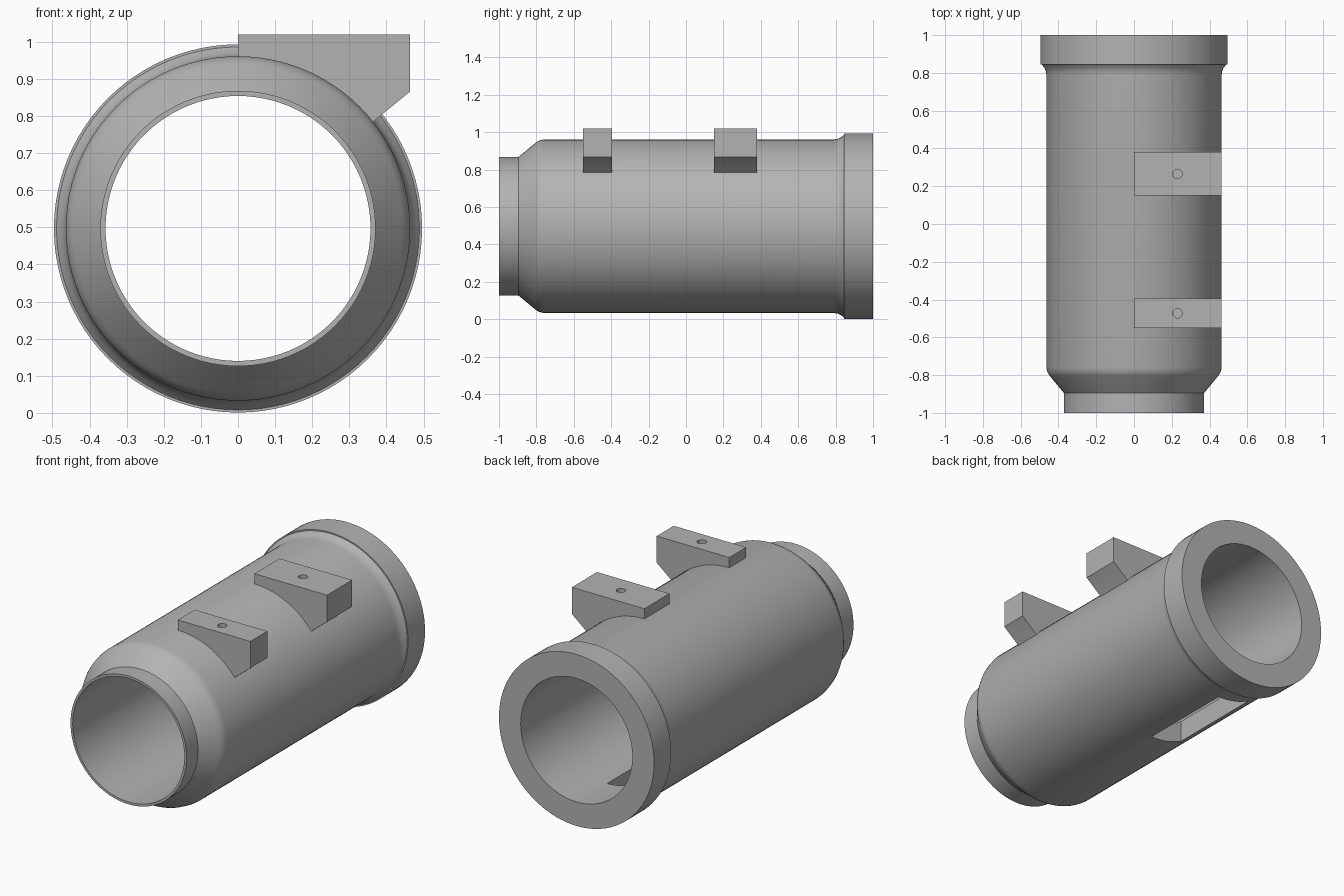
import bpy, bmesh, math
from mathutils import Vector

cube = bpy.data.objects.get("Cube")
if cube:
    bpy.data.objects.remove(cube, do_unlink=True)

AXIS_Z = 0.497
SEGMENTS = 96

grey = bpy.data.materials.new("machined grey")
grey.use_nodes = True
colour = (0.45, 0.45, 0.45, 1)
grey.diffuse_color = colour
grey.node_tree.nodes["Principled BSDF"].inputs["Base Color"].default_value = colour


def make_object(name, bm):
    bmesh.ops.recalc_face_normals(bm, faces=bm.faces)
    mesh = bpy.data.meshes.new(name)
    bm.to_mesh(mesh)
    bm.free()
    obj = bpy.data.objects.new(name, mesh)
    bpy.context.collection.objects.link(obj)
    mesh.materials.append(grey)
    return obj


def lathe(name, profile):
    """Revolve a closed (y, radius) profile about the tube axis."""
    bm = bmesh.new()
    rings = []
    for i in range(SEGMENTS):
        a = 2 * math.pi * i / SEGMENTS
        rings.append([bm.verts.new((r * math.cos(a), y, AXIS_Z + r * math.sin(a)))
                      for y, r in profile])
    n = len(profile)
    for i in range(SEGMENTS):
        here, after = rings[i], rings[(i + 1) % SEGMENTS]
        for j in range(n):
            k = (j + 1) % n
            bm.faces.new((here[j], here[k], after[k], after[j]))
    return make_object(name, bm)


def extrude_y(name, outline, y0, y1):
    """Extrude an (x, z) outline along y."""
    bm = bmesh.new()
    face = bm.faces.new([bm.verts.new((x, y0, z)) for x, z in outline])
    out = bmesh.ops.extrude_face_region(bm, geom=[face])
    moved = [v for v in out["geom"] if isinstance(v, bmesh.types.BMVert)]
    bmesh.ops.translate(bm, verts=moved, vec=Vector((0, y1 - y0, 0)))
    return make_object(name, bm)


def cut(target, cutter):
    mod = target.modifiers.new("cut", "BOOLEAN")
    mod.operation = "DIFFERENCE"
    mod.solver = "EXACT"
    mod.object = cutter
    bpy.context.view_layer.objects.active = target
    bpy.ops.object.modifier_apply(modifier=mod.name)
    bpy.data.objects.remove(cutter, do_unlink=True)


def smooth(obj):
    bpy.ops.object.select_all(action="DESELECT")
    obj.select_set(True)
    bpy.context.view_layer.objects.active = obj
    bpy.ops.object.shade_smooth_by_angle(angle=math.radians(28))


# Tube: nose, taper, barrel, shoulder fillet, rear collar and straight bore
tube = lathe("tube_body", [
    (-1, 0.357), (-1, 0.371), (-0.895, 0.371), (-0.808, 0.443),
    (-0.796, 0.452), (-0.782, 0.459), (-0.76, 0.464),
    (0.79, 0.464), (0.81, 0.467), (0.828, 0.475), (0.845, 0.489),
    (0.845, 0.496), (1, 0.496), (1, 0.357)])

# Rectangular window through the underside of the wall
window = extrude_y("window_cutter",
                   [(-0.21, -0.1), (0, -0.1), (0, 0.3), (-0.21, 0.3)], 0.15, 0.72)
cut(tube, window)
smooth(tube)

# Mounting lugs with a saddle underside and a screw hole in the top
saddle = []
for i in range(13):
    a = math.radians(90 - 52 * i / 12)
    saddle.append((0.455 * math.cos(a), AXIS_Z + 0.455 * math.sin(a)))
outline = saddle + [(0.366, 0.786), (0.464, 0.866), (0.464, 1.02), (0, 1.02)]

for name, y0, y1 in (("front_lug", -0.55, -0.395), ("rear_lug", 0.15, 0.38)):
    lug = extrude_y(name, outline, y0, y1)
    bm = bmesh.new()
    bmesh.ops.create_cone(bm, cap_ends=True, segments=24,
                          radius1=0.025, radius2=0.025, depth=0.2)
    bmesh.ops.translate(bm, verts=bm.verts, vec=Vector((0.23, (y0 + y1) / 2, 1.01)))
    cut(lug, make_object("hole_cutter", bm))
    smooth(lug)
